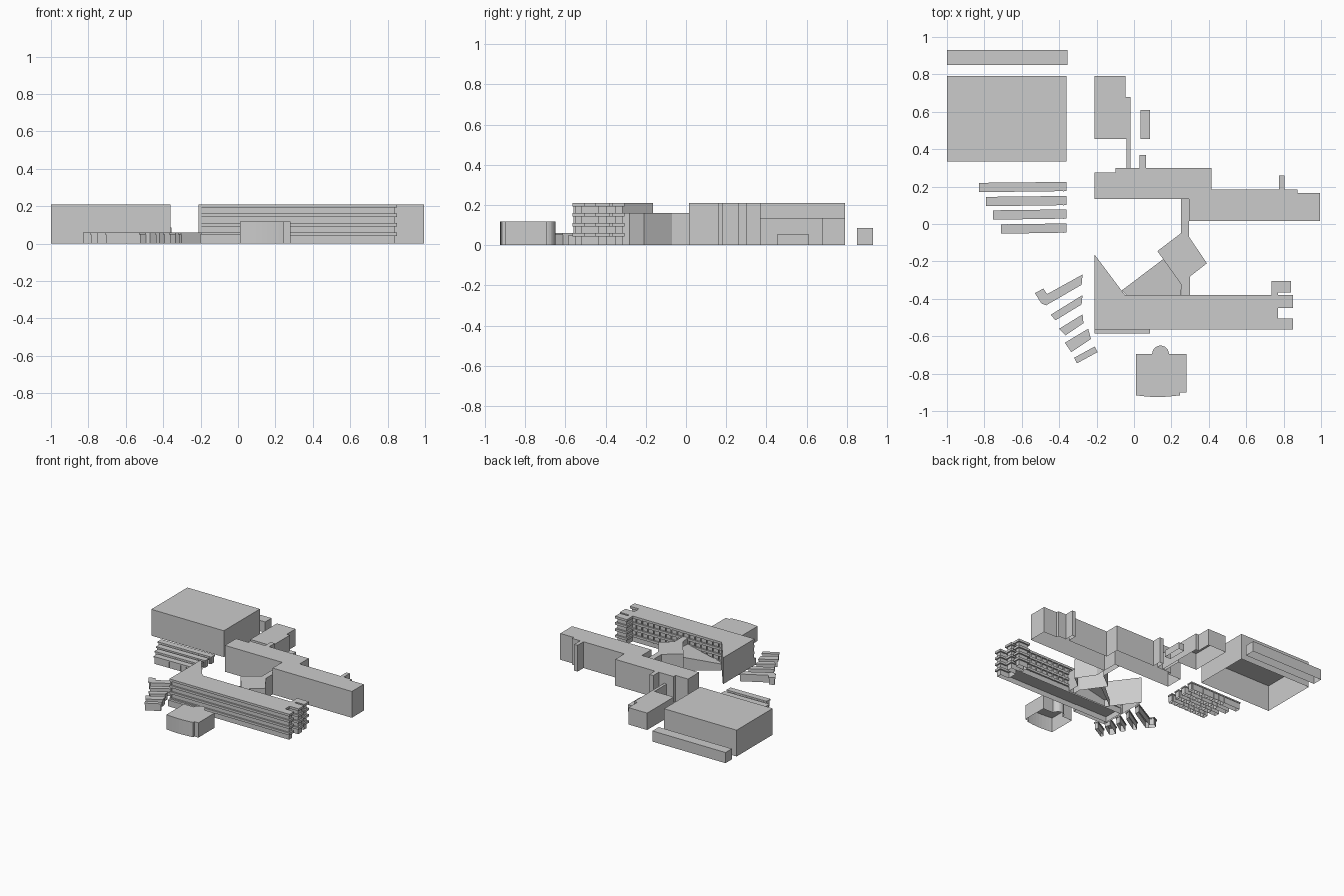
import bpy, math
from mathutils import Vector


def prism(name, pts, z0, z1, closed=False):
    """Extrude a counter-clockwise plan; z1 may be a list for a sloping roof."""
    n = len(pts)
    tops = z1 if isinstance(z1, list) else [z1] * n
    verts = [(x, y, z0) for x, y in pts] + [(p[0], p[1], t) for p, t in zip(pts, tops)]
    faces = [(i, (i + 1) % n, n + (i + 1) % n, n + i) for i in range(n)]
    faces.append(tuple(range(n, 2 * n)))
    if closed:
        faces.append(tuple(reversed(range(n))))
    me = bpy.data.meshes.new(name)
    me.from_pydata(verts, [], faces)
    ob = bpy.data.objects.new(name, me)
    bpy.context.collection.objects.link(ob)
    return ob


def rect(x0, y0, x1, y1):
    return [(x0, y0), (x1, y0), (x1, y1), (x0, y1)]


def inset(pts, d):
    """Offset a counter-clockwise plan inwards by d."""
    out = []
    for i, p in enumerate(pts):
        p = Vector(p)
        a = (p - Vector(pts[i - 1])).normalized()
        b = (Vector(pts[(i + 1) % len(pts)]) - p).normalized()
        na, nb = Vector((-a.y, a.x)), Vector((-b.y, b.x))
        out.append(tuple(p + (na + nb) * (d / (1 + na.dot(nb)))))
    return out


# North-west hall and the low strip behind it
prism("large_hall", rect(-1, 0.335, -0.36, 0.79), 0, 0.21)
prism("back_strip", rect(-1, 0.85, -0.355, 0.93), 0, 0.085)

# Rear block with narrow corridor, and a small shed
prism("rear_block", [(-0.21, 0.455), (-0.04, 0.455), (-0.04, 0.3), (-0.018, 0.3),
                     (-0.018, 0.68), (-0.045, 0.68), (-0.045, 0.79), (-0.21, 0.79)], 0, 0.135)
prism("small_shed", rect(0.035, 0.455, 0.085, 0.61), 0, 0.055)

# Long north wing with its stair towers
prism("north_wing", [(-0.21, 0.135), (0.295, 0.135), (0.295, 0.015), (0.995, 0.015),
                     (0.995, 0.165), (0.875, 0.165), (0.875, 0.185), (0.805, 0.185),
                     (0.805, 0.26), (0.775, 0.26), (0.775, 0.185), (0.415, 0.185),
                     (0.415, 0.3), (0.065, 0.3), (0.065, 0.37), (0.03, 0.37),
                     (0.03, 0.3), (-0.1, 0.3), (-0.1, 0.275), (-0.21, 0.275)], 0, 0.21)

# Link passage and turned pavilion between the wings
prism("link_pavilion", [(0.125, -0.145), (0.25, -0.32), (0.255, -0.38), (0.3, -0.38),
                        (0.3, -0.28), (0.39, -0.21), (0.295, -0.07), (0.295, 0.135),
                        (0.25, 0.135), (0.25, -0.05)], 0, 0.16)

# Lecture hall with sloping roof
prism("lecture_hall", [(-0.065, -0.355), (-0.04, -0.38), (0.25, -0.38), (0.25, -0.32),
                       (0.16, -0.185)], 0, [0.05, 0.05, 0.115, 0.12, 0.11])

# South wing: recessed core, projecting floor slabs
wing = [(-0.21, -0.565), (0.85, -0.565), (0.85, -0.505), (0.77, -0.505), (0.77, -0.45),
        (0.85, -0.45), (0.85, -0.38), (0.77, -0.38), (0.77, -0.365), (0.84, -0.365),
        (0.84, -0.305), (0.735, -0.305), (0.735, -0.38), (-0.21, -0.38)]
prism("south_wing_core", inset(wing, 0.012), 0, 0.2)
for i in range(4):
    top = 0.21 - 0.05 * i
    prism("floor_slab_%d" % i, wing, top - 0.018, top, True)
for i in range(15):
    x = -0.02 + i * 0.052
    prism("facade_fin_%d" % i, rect(x, -0.393, x + 0.006, -0.381), 0.04, 0.2, True)
prism("west_wall", rect(-0.21, -0.56, -0.195, -0.38), 0, 0.21)
prism("wedge_end", [(-0.21, -0.385), (-0.045, -0.385), (-0.21, -0.165)], 0, 0.21)
prism("front_strip", rect(-0.21, -0.585, 0.085, -0.55), 0, 0.05)

# South pavilion with curved front and rounded rear bay
front = [(0.01 + 0.235 * t / 8, -0.908 - 0.017 * math.sin(math.pi * (0.15 + 0.7 * t / 8)))
         for t in range(9)]
bay = [(0.142 + 0.045 * math.cos(a), -0.695 + 0.045 * math.sin(a))
       for a in [math.pi * k / 12 for k in range(13)]]
prism("south_pavilion", front + [(0.245, -0.9), (0.28, -0.9), (0.28, -0.695)]
      + bay + [(0.01, -0.695)], 0, 0.118)


def low_row(name, plan):
    """Low row building: recessed walls under a thin flat roof."""
    prism(name + "_walls", inset(plan, 0.005), 0, 0.053)
    prism(name + "_roof", plan, 0.05, 0.06, True)


# West rows, stepping shorter towards the south
for i, (x, y) in enumerate([(-0.83, 0.17), (-0.79, 0.095), (-0.755, 0.023), (-0.71, -0.052)]):
    low_row("west_row_%d" % i, [(x, y), (-0.36, y + 0.006), (-0.36, y + 0.055), (x, y + 0.05)])
    for k in range(7):
        fx = -0.38 - k * 0.05
        prism("west_row_%d_fin_%d" % (i, k), rect(fx, y + 0.004, fx + 0.006, y + 0.052), 0, 0.055)

# Diagonal rows fanning along the west end
rows = [
    [(-0.53, -0.37), (-0.495, -0.425), (-0.47, -0.435), (-0.28, -0.325), (-0.275, -0.27),
     (-0.465, -0.375), (-0.485, -0.345)],
    [(-0.445, -0.485), (-0.42, -0.515), (-0.28, -0.43), (-0.275, -0.38)],
    [(-0.4, -0.56), (-0.365, -0.595), (-0.27, -0.53), (-0.275, -0.483)],
    [(-0.37, -0.635), (-0.335, -0.685), (-0.23, -0.615), (-0.245, -0.56)],
    [(-0.32, -0.715), (-0.305, -0.745), (-0.195, -0.685), (-0.21, -0.655)],
]
for i, plan in enumerate(rows):
    low_row("diagonal_row_%d" % i, plan)
